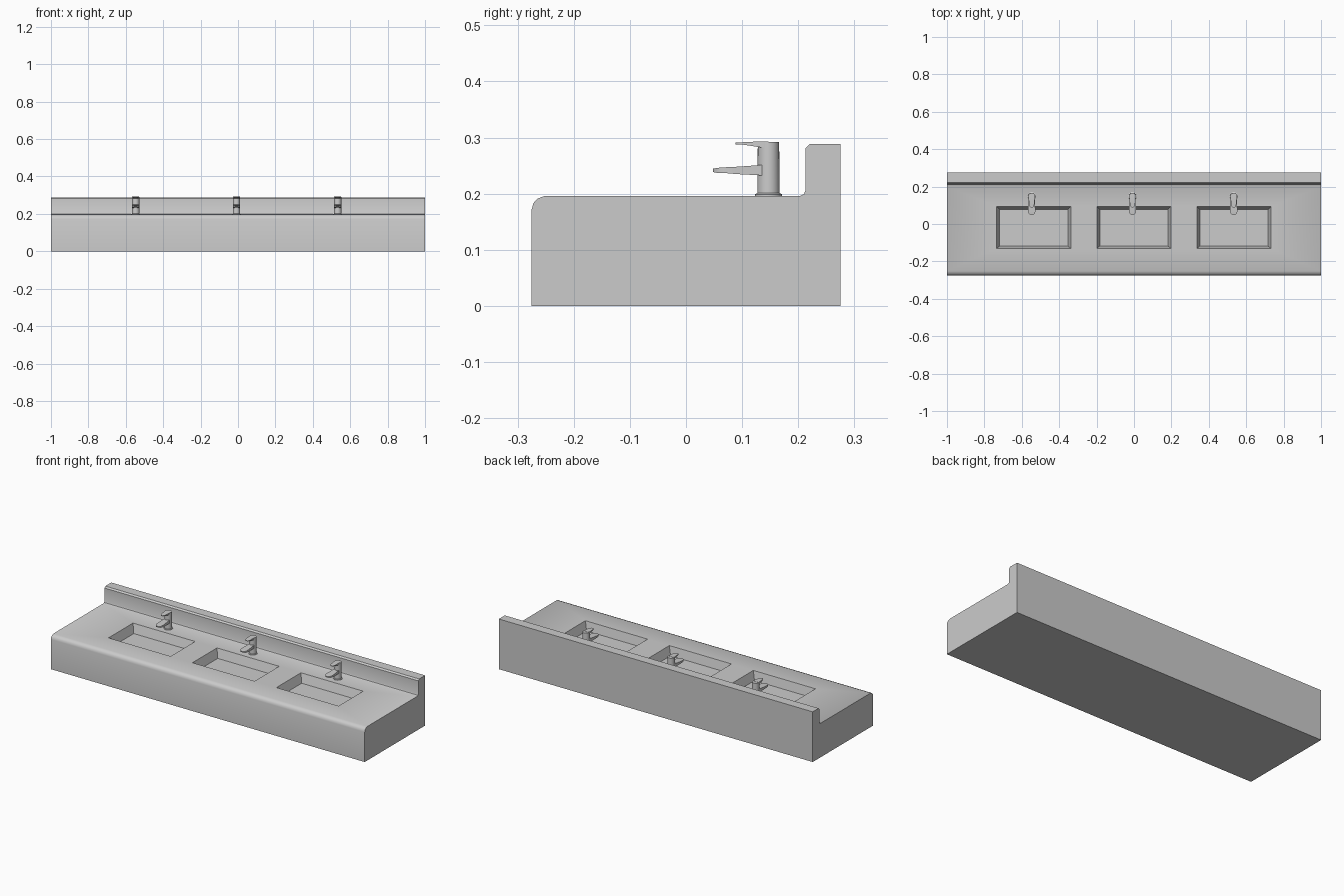
import bpy, bmesh, math

if "Cube" in bpy.data.objects:
    bpy.data.objects.remove(bpy.data.objects["Cube"], do_unlink=True)

# One grey material for everything
grey = bpy.data.materials.new("soft grey")
grey.use_nodes = True
grey.diffuse_color = (0.6, 0.6, 0.6, 1)
grey.node_tree.nodes["Principled BSDF"].inputs["Base Color"].default_value = (0.6, 0.6, 0.6, 1)


def make(name, bm):
    bmesh.ops.recalc_face_normals(bm, faces=bm.faces)
    mesh = bpy.data.meshes.new(name)
    bm.to_mesh(mesh)
    bm.free()
    mesh.materials.append(grey)
    ob = bpy.data.objects.new(name, mesh)
    bpy.context.collection.objects.link(ob)
    return ob


def select(ob):
    bpy.ops.object.select_all(action="DESELECT")
    ob.select_set(True)
    bpy.context.view_layer.objects.active = ob


def smooth(ob, degrees):
    select(ob)
    bpy.ops.object.shade_smooth_by_angle(angle=math.radians(degrees))


def loft(bm, rings):
    """Skin a row of equal-length point loops and cap both ends."""
    loops = [[bm.verts.new(p) for p in ring] for ring in rings]
    n = len(loops[0])
    for a, b in zip(loops, loops[1:]):
        for i in range(n):
            j = (i + 1) % n
            bm.faces.new((a[i], a[j], b[j], b[i]))
    bm.faces.new(loops[0])
    bm.faces.new(loops[-1][::-1])


def rect(x, y0, y1, half, z):
    return [(x - half, y0, z), (x + half, y0, z), (x + half, y1, z), (x - half, y1, z)]


def circle(x, y, r, z, n=24):
    return [(x + r * math.cos(math.tau * i / n), y + r * math.sin(math.tau * i / n), z)
            for i in range(n)]


def tongue(bm, x, sections):
    """Flat lever made of (y, half width, bottom, top) sections."""
    loft(bm, [[(x - w, y, lo), (x + w, y, lo), (x + w, y, hi), (x - w, y, hi)]
              for y, w, lo, hi in sections])


# Counter with rounded front edge and upstand at the back
TOP = 0.196
profile = [(-0.275, 0), (-0.275, 0.172), (-0.272, 0.183), (-0.265, 0.191),
           (-0.252, TOP), (0.203, TOP), (0.21, 0.199), (0.213, 0.206),
           (0.213, 0.281), (0.221, 0.289), (0.275, 0.289), (0.275, 0)]
bm = bmesh.new()
loft(bm, [[(x, y, z) for y, z in profile] for x in (-1, 1)])
counter = make("counter", bm)

# Three shallow basins with tapered walls
DEPTH = 0.05
for x in (-0.536, -0.001, 0.534):
    bm = bmesh.new()
    loft(bm, [rect(x, -0.118, 0.077, 0.182, TOP - DEPTH),
              rect(x, -0.13, 0.093, 0.198, TOP),
              rect(x, -0.13, 0.093, 0.198, TOP + 0.02)])
    cutter = make("basin_cutter", bm)
    cutter.hide_render = True
    cut = counter.modifiers.new("basin", "BOOLEAN")
    cut.operation = "DIFFERENCE"
    cut.solver = "EXACT"
    cut.object = cutter
    select(counter)
    bpy.ops.object.modifier_apply(modifier=cut.name)
    bpy.data.objects.remove(cutter, do_unlink=True)
smooth(counter, 40)

# Taps: flanged column, spout and lever on top
COLUMN_Y = 0.147
for side, x in (("right", -0.547), ("middle", -0.008), ("left", 0.533)):
    bm = bmesh.new()
    loft(bm, [circle(x, COLUMN_Y, r, z) for r, z in
              ((0.024, TOP - 0.002), (0.024, 0.199), (0.02, 0.201), (0.019, 0.292))])
    smooth(make(side + "_tap_column", bm), 40)

    bm = bmesh.new()
    tongue(bm, x, [(0.147, 0.015, 0.232, 0.252), (0.09, 0.019, 0.235, 0.248),
                   (0.068, 0.02, 0.237, 0.247), (0.056, 0.016, 0.237, 0.246),
                   (0.05, 0.009, 0.238, 0.245), (0.048, 0.004, 0.239, 0.245)])
    smooth(make(side + "_tap_spout", bm), 40)

    bm = bmesh.new()
    tongue(bm, x, [(0.147, 0.018, 0.281, 0.293), (0.13, 0.016, 0.283, 0.293),
                   (0.105, 0.014, 0.287, 0.292), (0.093, 0.01, 0.288, 0.291),
                   (0.088, 0.004, 0.288, 0.291)])
    smooth(make(side + "_tap_lever", bm), 40)
